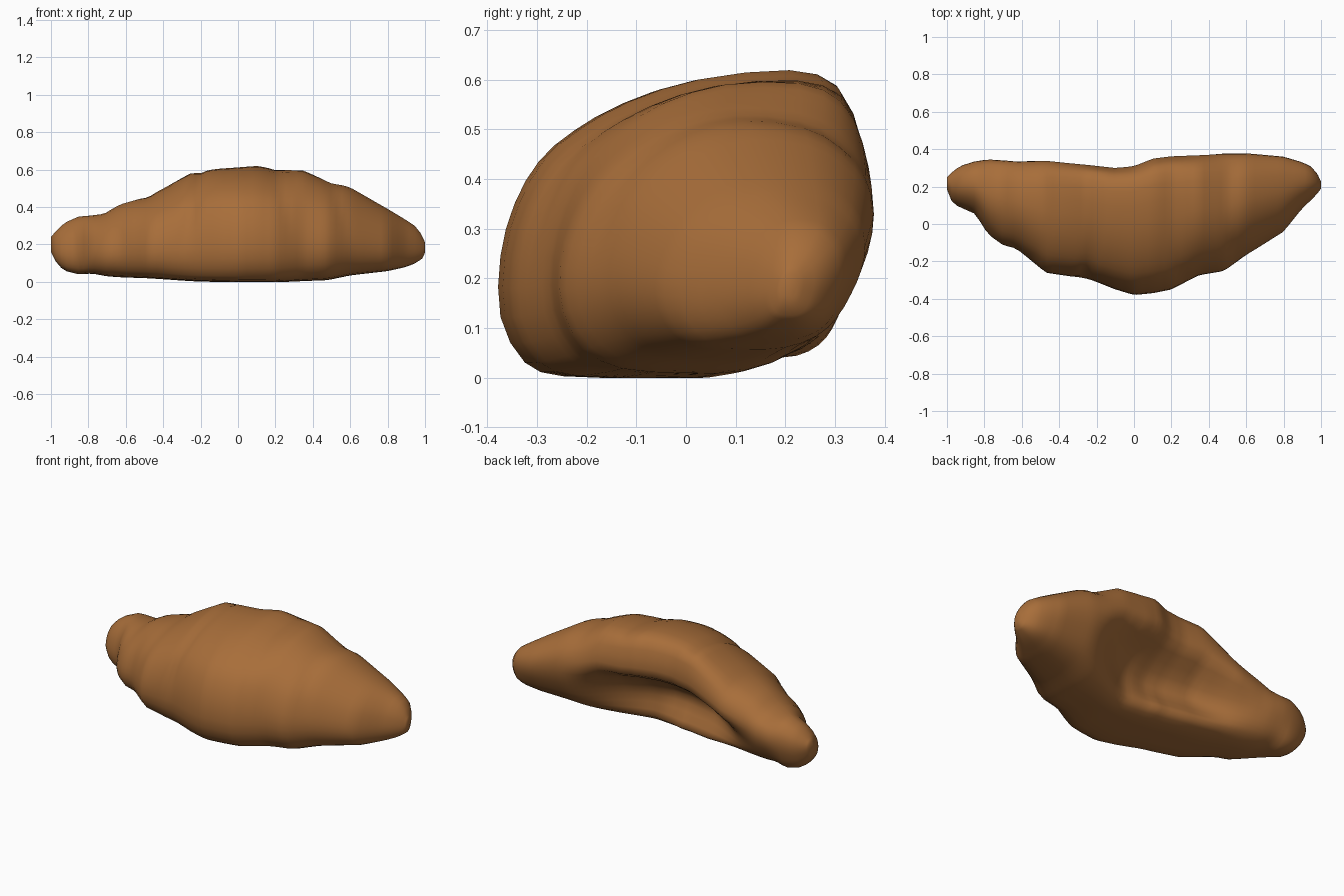
import bpy, bmesh, math
from mathutils import Vector

if "Cube" in bpy.data.objects:
    bpy.data.objects.remove(bpy.data.objects["Cube"])

# Stations along the crescent: x, front y, back y, bottom z, top z
STATIONS = [
    (-1.00, .185, .25, .16, .24), (-.97, .11, .28, .10, .275),
    (-.93, .09, .31, .06, .315), (-.85, .055, .335, .04, .35),
    (-.78, -.055, .345, .045, .355), (-.70, -.112, .34, .03, .375),
    (-.63, -.13, .335, .025, .415), (-.47, -.258, .345, .02, .465),
    (-.24, -.29, .325, .006, .588), (-.10, -.345, .31, .002, .605),
    (0.00, -.375, .32, .00, .612), (.10, -.365, .36, .00, .62),
    (.20, -.345, .372, .00, .603), (.35, -.27, .375, .006, .60),
    (.48, -.25, .38, .01, .54), (.60, -.165, .378, .035, .505),
    (.80, -.04, .36, .058, .39), (.90, .085, .33, .08, .33),
    (.96, .14, .30, .105, .29), (.99, .175, .25, .13, .235),
    (1.00, .19, .225, .16, .21)]

# Cross-sections in 0..1 units (back-to-front, height): hollow middle and round arm
MIDDLE = [(0, .40), (.04, .57), (.11, .71), (.21, .81), (.35, .90), (.54, .97), (.79, 1),
          (.92, .95), (.97, .80), (.97, .63), (.80, .51), (.66, .36), (.69, .21), (.75, .07),
          (.60, 0), (.40, 0), (.18, .005), (.07, .05), (0, .20)]
ARM = [(0, .40), (.04, .57), (.11, .72), (.22, .85), (.36, .95), (.54, 1), (.75, .97),
       (.88, .89), (.97, .77), (1, .62), (.98, .47), (.93, .33), (.86, .19), (.76, .08),
       (.60, .01), (.40, 0), (.20, .02), (.08, .10), (.01, .24)]
LIP = {10: .03, 11: .01, 12: .06, 13: .11, 14: .06}   # lip points that recede on the right

# Pastry folds: x, depth
FOLDS = [(-.79, .006), (-.55, .006), (-.27, .015), (.27, .006), (.57, .006)]


def station(x):
    for a, b in zip(STATIONS, STATIONS[1:]):
        if x <= b[0]:
            t = (x - a[0]) / (b[0] - a[0])
            return [p + (q - p) * t for p, q in zip(a[1:], b[1:])]
    return list(STATIONS[-1][1:])


def ease(t):
    t = min(1, max(0, t))
    return t * t * (3 - 2 * t)


def smooth_loop(pts):
    """Insert a Catmull-Rom midpoint on every edge of a closed profile."""
    out, n = [], len(pts)
    for i in range(n):
        a, b, c, d = (pts[(i + k) % n] for k in (-1, 0, 1, 2))
        out += [b, tuple((9 * (b[k] + c[k]) - a[k] - d[k]) / 16 for k in (0, 1))]
    return out


def section(x):
    y0, y1, z0, z1 = station(x)
    h = ease((.66 - abs(x + .05)) / .48)
    right = ease((x + .08) / .25)
    prof = []
    for i, (a, m) in enumerate(zip(ARM, MIDDLE)):
        u = m[0] - LIP.get(i, 0) * right
        prof.append((a[0] + (u - a[0]) * h, a[1] + (m[1] - a[1]) * h))
    mid = Vector((x, (y0 + y1) / 2, (z0 + z1) / 2))
    pts = []
    for u, w in smooth_loop(prof):
        p = Vector((x, y0 + (y1 - y0) * u, max(0, z0 + (z1 - z0) * w)))
        # folds slant towards the centre with height, on the upper crust only
        for fx, depth in FOLDS:
            xc = fx - math.copysign(.13, fx) * (w - .5)
            g = math.exp(-((x - xc) / .03) ** 2) * min(1, max(0, (w - .25) * 3))
            if u < .9:
                p += (mid - p).normalized() * depth * g
        pts.append(p)
    return pts


# Body: loft the sections from tip to tip
xs = sorted({round(-.975 + i * .03, 3) for i in range(66)} | {-1, -.99, .985, .995, 1})
bm = bmesh.new()
rings = [[bm.verts.new(p) for p in section(x)] for x in xs]
for r, s in zip(rings, rings[1:]):
    for i in range(len(r)):
        j = (i + 1) % len(r)
        bm.faces.new((r[i], r[j], s[j], s[i]))
bm.faces.new(rings[0])
bm.faces.new(rings[-1])
bmesh.ops.recalc_face_normals(bm, faces=bm.faces)
for f in bm.faces:
    f.smooth = True
mesh = bpy.data.meshes.new("croissant")
bm.to_mesh(mesh)
bm.free()

crust = bpy.data.materials.new("baked_crust")
crust.diffuse_color = (.39, .155, .042, 1)
crust.use_nodes = True
crust.node_tree.nodes["Principled BSDF"].inputs["Base Color"].default_value = crust.diffuse_color
mesh.materials.append(crust)
body = bpy.data.objects.new("croissant", mesh)
bpy.context.collection.objects.link(body)
